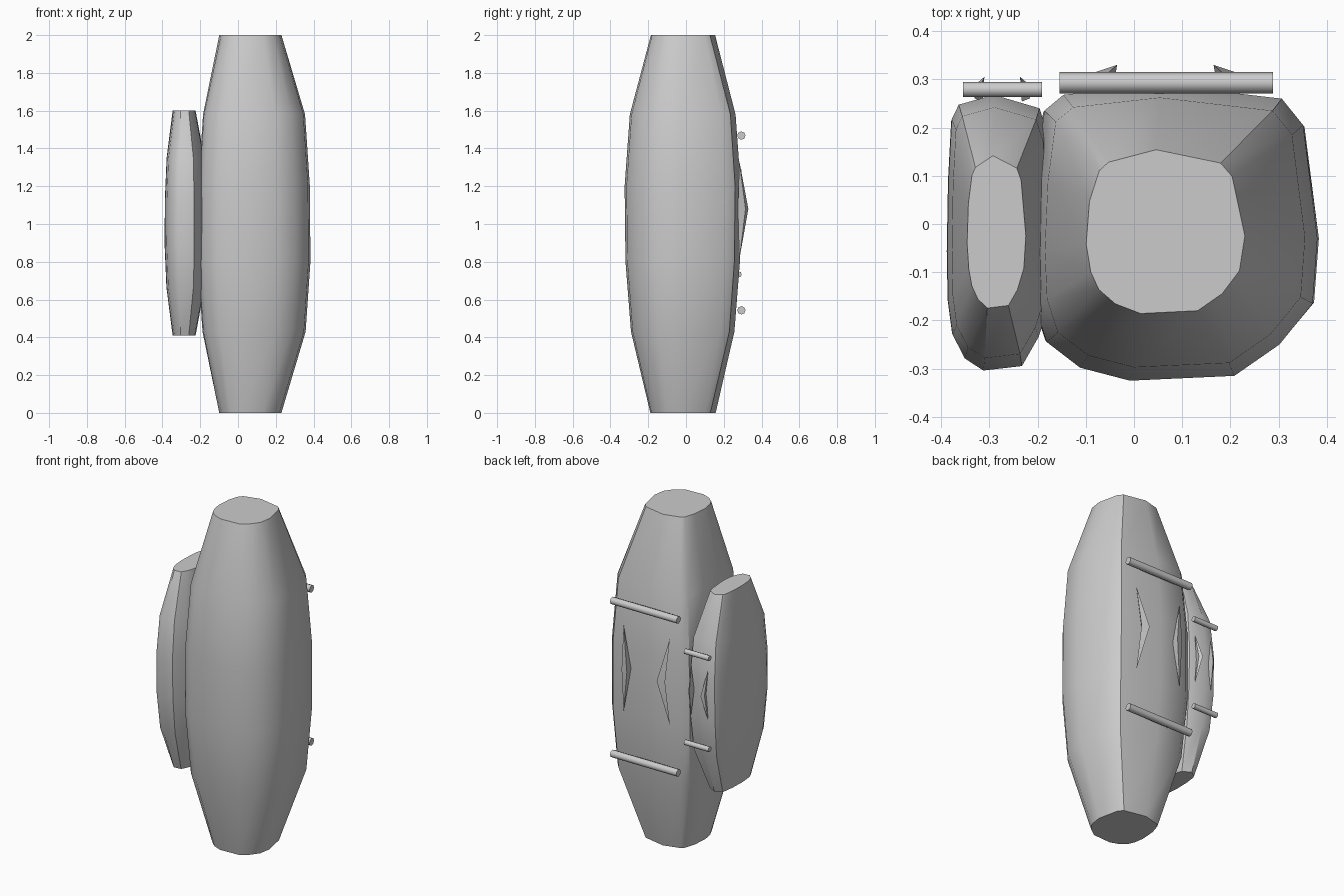
import bpy, bmesh, math
from mathutils import Vector

if "Cube" in bpy.data.objects:
    bpy.data.objects.remove(bpy.data.objects["Cube"])

# Rounded-square cross-section of the body (x, y)
RING = [(0.05, 0.29), (-0.15, 0.268), (-0.19, 0.235), (-0.208, 0.1), (-0.215, -0.06),
        (-0.21, -0.17), (-0.185, -0.245), (-0.115, -0.298), (-0.01, -0.325), (0.21, -0.315),
        (0.305, -0.25), (0.375, -0.165), (0.385, -0.03), (0.355, 0.205), (0.31, 0.26)]
CX, CY = 0.085, -0.0175
# Height, x scale, y scale, roundness of each level
LEVELS = [(0, 0.55, 0.57, 0.5), (0.43, 0.91, 0.89, 0), (0.8, 0.995, 0.985, 0),
          (1.2, 0.985, 1.0, 0), (1.58, 0.9, 0.91, 0), (2, 0.55, 0.56, 0.5)]


def big(p):
    return Vector(p)


def small(p):
    return Vector((-0.2725 + 0.37 * (p[0] - 0.0675),
                   -0.018 + 0.93 * (p[1] - CY),
                   0.41 + 0.595 * p[2]))


def finish(name, bm, angle=40):
    bmesh.ops.recalc_face_normals(bm, faces=bm.faces)
    me = bpy.data.meshes.new(name)
    bm.to_mesh(me)
    bm.free()
    ob = bpy.data.objects.new(name, me)
    bpy.context.collection.objects.link(ob)
    bpy.ops.object.select_all(action='DESELECT')
    ob.select_set(True)
    bpy.context.view_layer.objects.active = ob
    bpy.ops.object.shade_smooth_by_angle(angle=math.radians(angle))


def loft(name, rings, angle=40):
    bm = bmesh.new()
    loops = [[bm.verts.new(p) for p in r] for r in rings]
    n = len(loops[0])
    for a, b in zip(loops, loops[1:]):
        for i in range(n):
            j = (i + 1) % n
            bm.faces.new((a[i], a[j], b[j], b[i]))
    bm.faces.new(loops[0])
    bm.faces.new(loops[-1])
    finish(name, bm, angle)


def body(name, place, dx=0):
    rings = []
    for z, sx, sy, rnd in LEVELS:
        ring = []
        for x, y in RING:
            u, v = (x - CX) / 0.3, (y - CY) / 0.3075
            k = 1 - rnd + rnd / math.hypot(u, v)
            p = place((CX - 0.02 * (rnd > 0) + u * k * 0.3 * sx, CY + v * k * 0.3075 * sy, z))
            ring.append(p + Vector((dx, 0, 0)))
        rings.append(ring)
    loft(name, rings)


def bar(name, place, z, r, y):
    # Eight-sided rod running along x
    rings = []
    for x in (-0.155, 0.288):
        c = place((x, 0, z))
        rings.append([(c.x, y + r * math.cos(t), c.z + r * math.sin(t))
                      for t in (math.tau * i / 8 for i in range(8))])
    loft(name, rings, 50)


def chevron(name, place, side):
    # Pointed crescent with its elbow towards the middle
    mid = 0.065
    pts = [(0.155, 0.282, 1.335), (0.155, 0.282, 0.81),
           (0.10, 0.33, 1.08), (0.145, 0.315, 1.08), (0.11, 0.275, 1.08)]
    bm = bmesh.new()
    top, bot, *elbow = [bm.verts.new(place((mid + side * x, y, z))) for x, y, z in pts]
    for i in range(3):
        a, b = elbow[i], elbow[(i + 1) % 3]
        bm.faces.new((top, a, b))
        bm.faces.new((bot, b, a))
    finish(name, bm, 30)


# Main body and small side body with matching back fittings
for label, place, r, y, dx in (("large", big, 0.022, 0.293, 0), ("small", small, 0.016, 0.279, -0.012)):
    body(label + "_body", place, dx)
    for where, z in (("upper", 1.468), ("lower", 0.543)):
        bar(f"{label}_{where}_bar", place, z, r, y)
    for where, s in (("left", -1), ("right", 1)):
        chevron(f"{label}_{where}_chevron", place, s)
